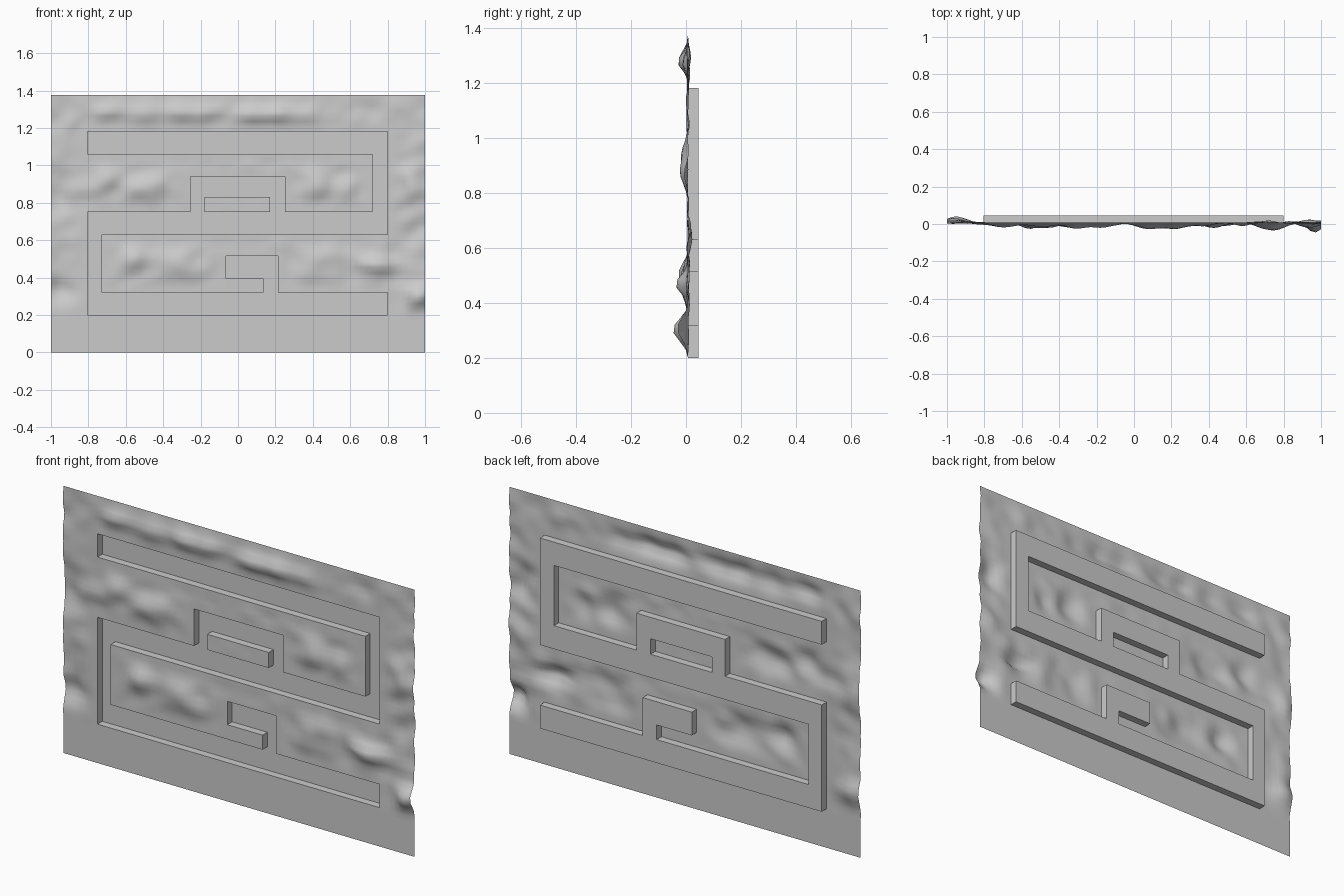
import bpy
import bmesh
import math
from mathutils import Vector, noise

old = bpy.data.objects.get("Cube")
if old:
    bpy.data.objects.remove(old, do_unlink=True)

WIDTH, HEIGHT = 2.0, 1.375
FRONT, DEPTH, STEP = 0.007, 0.039, 0.03

# Meandering channel as overlapping bars: x0, x1, z0, z1
channel = [
    (-.805, .8, 1.06, 1.18), (.72, .8, .63, 1.18), (-.805, .8, .63, .75),
    (-.255, .25, .83, .94), (-.255, -.18, .75, .94), (.17, .25, .75, .94),
    (-.805, -.73, .2, .75), (-.805, .8, .2, .32),
    (.135, .215, .32, .515), (-.065, .215, .395, .515),
]

# Rock swellings: x, z, half width, half height, push in y
swellings = [
    (-.48, .88, .1, .07, -.035), (-.7, .92, .09, .05, -.02),
    (.45, .9, .06, .06, -.025), (.58, .86, .05, .06, -.02),
    (-.55, .5, .08, .07, -.03), (-.3, .47, .09, .07, -.03),
    (.42, .5, .1, .05, -.025), (.75, .47, .1, .04, -.045),
    (.97, .3, .05, .06, -.045), (.93, .88, .05, .08, -.03),
    (.18, 1.27, .18, .05, -.04), (-.3, 1.28, .2, .05, -.03),
    (-.65, 1.28, .12, .05, -.02), (-.96, .85, .06, .1, .025),
    (-.95, .35, .06, .1, .03), (.93, .62, .05, .06, .02),
]


def gap(x, z):
    """Distance from a point to the channel."""
    return min(math.hypot(max(a - x, 0, x - b), max(c - z, 0, z - d))
               for a, b, c, d in channel)


def relief(x, z):
    """Rocky push in y, fading to flat beside the channel and at top and foot."""
    room = min(gap(x, z) - .02, z - .2, HEIGHT - z)
    fade = min(max(room / .07, 0), 1)
    push = .016 * noise.noise(Vector((x * 9, 3, z * 11)))
    for cx, cz, rx, rz, h in swellings:
        push += h * math.exp(-((x - cx) / rx) ** 2 - ((z - cz) / rz) ** 2)
    return max(-.052, min(.035, push * fade))


def grid_lines(marks):
    """Sorted positions through every mark, with even steps between them."""
    marks = sorted(set(marks))
    lines = []
    for a, b in zip(marks, marks[1:]):
        n = max(1, math.ceil((b - a) / STEP))
        lines += [a + (b - a) * i / n for i in range(n)]
    return lines + [marks[-1]]


xs = grid_lines([-WIDTH / 2, WIDTH / 2] + [v for bar in channel for v in bar[:2]])
zs = grid_lines([0, HEIGHT] + [v for bar in channel for v in bar[2:]])

# Wall sheet with its rocky relief
bm = bmesh.new()
verts = [[bm.verts.new((x, FRONT + relief(x, z), z)) for x in xs] for z in zs]
floor = []
for j in range(len(zs) - 1):
    for i in range(len(xs) - 1):
        face = bm.faces.new((verts[j][i], verts[j][i + 1],
                             verts[j + 1][i + 1], verts[j + 1][i]))
        mid = face.calc_center_median()
        if gap(mid.x, mid.z) == 0:
            floor.append(face)

# Channel pushed back out of the sheet
pushed = bmesh.ops.extrude_face_region(bm, geom=floor)["geom"]
bmesh.ops.delete(bm, geom=[f for f in floor if f.is_valid], context="FACES")
bmesh.ops.translate(bm, vec=(0, DEPTH, 0),
                    verts=[g for g in pushed if isinstance(g, bmesh.types.BMVert)])

mesh = bpy.data.meshes.new("carved_wall")
bm.to_mesh(mesh)
bm.free()
wall = bpy.data.objects.new("carved_wall", mesh)
bpy.context.collection.objects.link(wall)

# Plain grey stone
stone = bpy.data.materials.new("grey_stone")
stone.use_nodes = True
grey = (.6, .6, .6, 1)
stone.diffuse_color = grey
stone.node_tree.nodes["Principled BSDF"].inputs["Base Color"].default_value = grey
mesh.materials.append(stone)

bpy.context.view_layer.objects.active = wall
wall.select_set(True)
bpy.ops.object.shade_smooth_by_angle(angle=math.radians(60))
